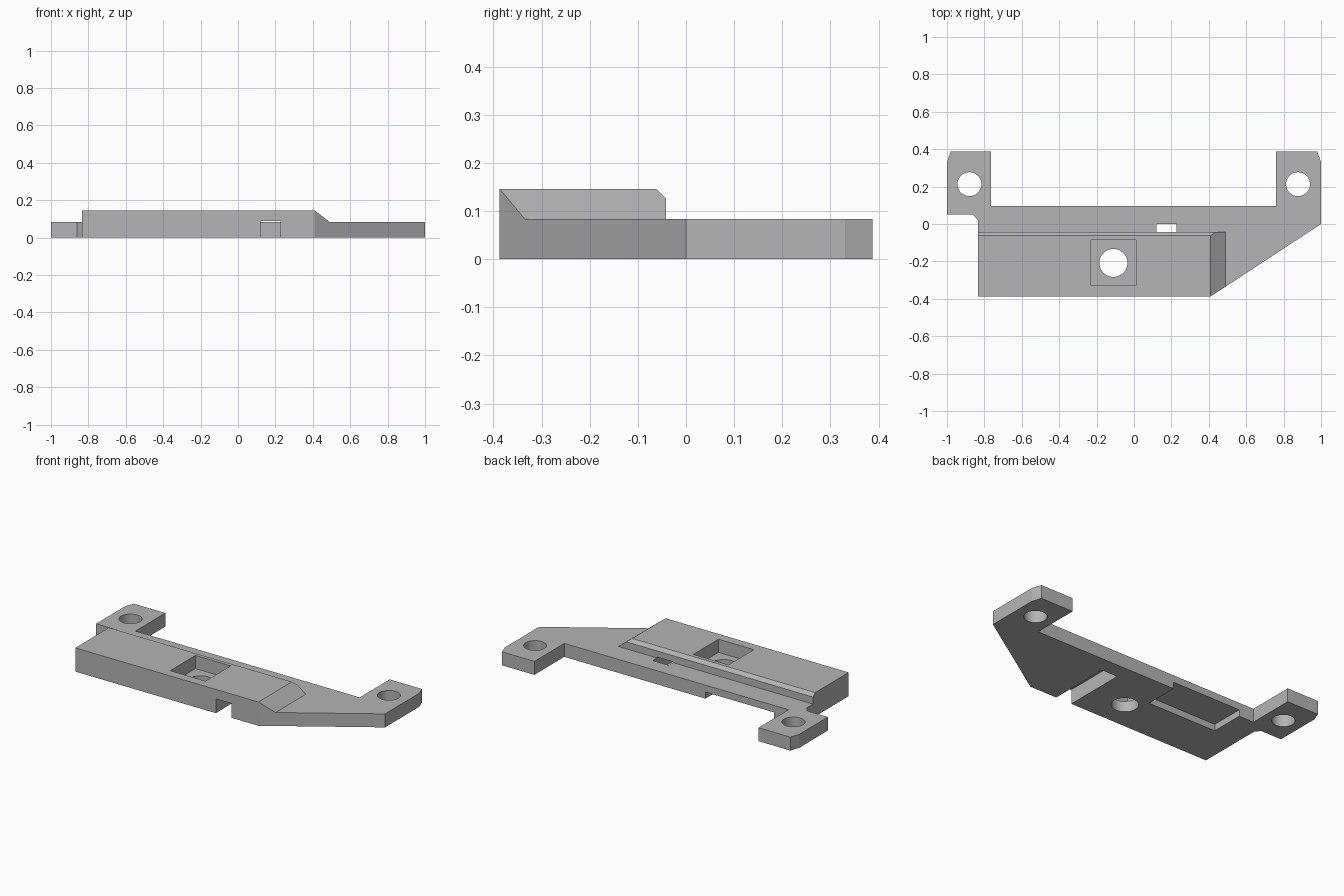
import bpy, bmesh
from mathutils import Vector

cube = bpy.data.objects.get("Cube")
if cube:
    bpy.data.objects.remove(cube, do_unlink=True)

GREY = (0.46, 0.46, 0.46, 1)
mat = bpy.data.materials.new("plain grey")
mat.use_nodes = True
mat.diffuse_color = GREY
mat.node_tree.nodes["Principled BSDF"].inputs["Base Color"].default_value = GREY

PLATE, TOP = 0.083, 0.146          # heights of the flat plate and raised block


def prism(name, outline, z0, z1, planes=()):
    """Extrude an outline upwards, then trim it with (point, normal) planes."""
    bm = bmesh.new()
    face = bm.faces.new([bm.verts.new((x, y, z0)) for x, y in outline])
    ext = bmesh.ops.extrude_face_region(bm, geom=[face])
    verts = [v for v in ext["geom"] if isinstance(v, bmesh.types.BMVert)]
    bmesh.ops.translate(bm, verts=verts, vec=(0, 0, z1 - z0))
    for point, normal in planes:
        cut = bmesh.ops.bisect_plane(
            bm, geom=bm.verts[:] + bm.edges[:] + bm.faces[:],
            plane_co=point, plane_no=Vector(normal).normalized(), clear_outer=True)
        edges = [e for e in cut["geom_cut"] if isinstance(e, bmesh.types.BMEdge)]
        bmesh.ops.contextual_create(bm, geom=edges)
    bmesh.ops.recalc_face_normals(bm, faces=bm.faces)
    mesh = bpy.data.meshes.new(name)
    bm.to_mesh(mesh)
    bm.free()
    mesh.materials.append(mat)
    obj = bpy.data.objects.new(name, mesh)
    bpy.context.collection.objects.link(obj)
    return obj


def box(name, x0, x1, y0, y1, z0, z1):
    return prism(name, [(x0, y0), (x1, y0), (x1, y1), (x0, y1)], z0, z1)


def drill(name, x, y, radius):
    bpy.ops.mesh.primitive_cylinder_add(vertices=48, radius=radius, depth=1, location=(x, y, 0))
    obj = bpy.context.object
    obj.name = name
    obj.data.materials.append(mat)
    return obj


def combine(body, tool, operation):
    mod = body.modifiers.new(tool.name, "BOOLEAN")
    mod.object, mod.operation, mod.solver = tool, operation, "EXACT"
    bpy.ops.object.select_all(action="DESELECT")
    bpy.context.view_layer.objects.active = body
    body.select_set(True)
    bpy.ops.object.modifier_apply(modifier=mod.name)
    bpy.data.objects.remove(tool, do_unlink=True)


# Flat plate with two rear mounting ears and a slanted front corner
body = prism("mounting_bracket", [
    (-1, 0.05), (-0.86, 0.05), (-0.835, 0.02), (-0.835, -0.387), (0.41, -0.387),
    (1, 0), (1, 0.33), (0.98, 0.387), (0.76, 0.387), (0.76, 0.097),
    (-0.765, 0.097), (-0.765, 0.387), (-0.98, 0.387), (-1, 0.33)], 0, PLATE)

# Raised block with a ramp at its left end and a chamfered rear edge
slant_y = -0.387 * (1 - 0.49) / (1 - 0.41)
block = prism("raised_block", [
    (-0.835, -0.387), (0.41, -0.387), (0.49, slant_y), (0.49, -0.042), (-0.835, -0.042)],
    0, TOP, [((0.49, 0, PLATE), (TOP - PLATE, 0, 0.08)),
             ((0, -0.042, 0.126), (0, 1, 1))])
combine(body, block, "UNION")

# Openings: underside slot, rear underside recess, square nut pocket, bolt holes
for cutter in (
    box("underside_slot", 0.12, 0.227, -0.6, 0, -0.1, 0.088),
    box("rear_recess", -0.665, -0.2, -0.11, 0.3, -0.1, 0.04),
    box("nut_pocket", -0.23, 0.01, -0.33, -0.085, 0.065, 0.3),
    drill("centre_hole", -0.11, -0.208, 0.075),
    drill("right_ear_hole", -0.88, 0.213, 0.064),
    drill("left_ear_hole", 0.877, 0.213, 0.064),
):
    combine(body, cutter, "DIFFERENCE")

# Smooth hole walls, keep all other edges crisp
bpy.ops.object.select_all(action="DESELECT")
body.select_set(True)
bpy.context.view_layer.objects.active = body
bpy.ops.object.shade_smooth_by_angle(angle=0.3)
